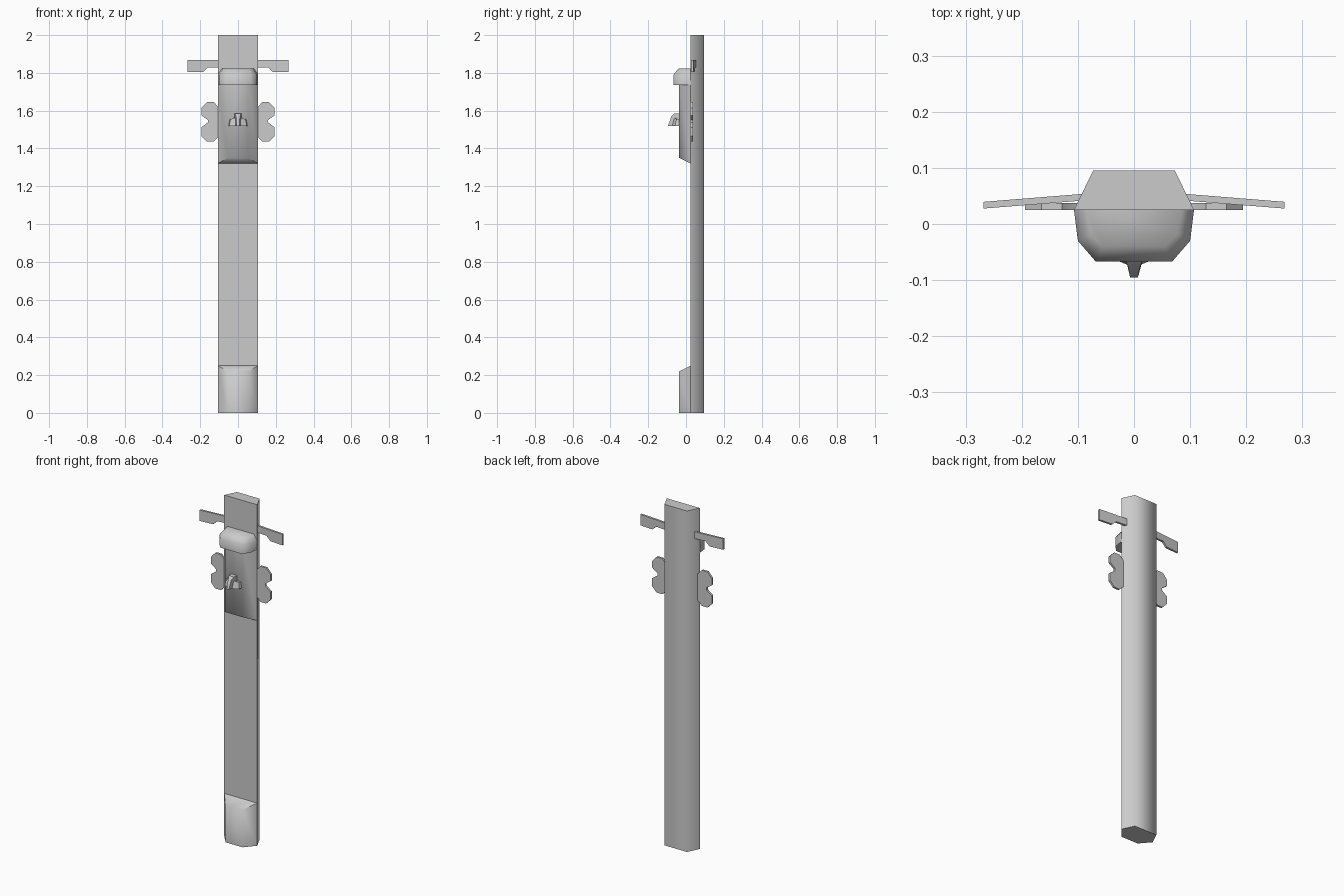
import bpy, bmesh, math

if "Cube" in bpy.data.objects:
    bpy.data.objects.remove(bpy.data.objects["Cube"])


def finish(name, bm, mirror=False, angle=70):
    bmesh.ops.recalc_face_normals(bm, faces=bm.faces)
    me = bpy.data.meshes.new(name)
    bm.to_mesh(me)
    bm.free()
    ob = bpy.data.objects.new(name, me)
    bpy.context.collection.objects.link(ob)
    if mirror:
        ob.modifiers.new("Mirror", 'MIRROR').use_axis[0] = True
    bpy.ops.object.select_all(action='DESELECT')
    bpy.context.view_layer.objects.active = ob
    ob.select_set(True)
    bpy.ops.object.shade_smooth_by_angle(angle=math.radians(angle))
    return ob


def loft(name, rings, mirror=False, angle=70):
    """Skin closed rings of (x, y, z) points and cap both ends."""
    bm = bmesh.new()
    vs = [[bm.verts.new(p) for p in r] for r in rings]
    n = len(vs[0])
    for a, b in zip(vs, vs[1:]):
        for i in range(n):
            j = (i + 1) % n
            bm.faces.new((a[i], a[j], b[j], b[i]))
    bm.faces.new(vs[0])
    bm.faces.new(vs[-1])
    return finish(name, bm, mirror, angle)


def sym(half):
    """Complete a half outline (x > 0) to both sides."""
    return half + [(-x, y, z) for x, y, z in reversed(half)]


SIDE, JOIN, FRONT, FX = 0.107, 0.025, -0.036, 0.055

# full-height rear post
loft("post", [sym([(0.073, 0.095, z), (SIDE, JOIN, z)]) for z in (0, 2)])


# front blocks with slanted ends: (z at post, z at front) for each end
def block(name, low, high):
    loft(name, [sym([(SIDE, JOIN, e[0]), (FX, FRONT, e[1])]) for e in (low, high)])


block("lower_block", (0, 0), (0.25, 0.22))
block("upper_block", (1.32, 1.35), (1.77, 1.77))

# chamfered hood over the upper block
hood = [(SIDE, JOIN), (0.1, -0.03), (0.068, -0.067)]
hood_top = [(0.085, JOIN), (0.078, -0.018), (0.055, -0.04)]
loft("hood", [sym([(x, y, z) for x, y in o]) for o, z in
              ((hood, 1.737), (hood, 1.79), (hood_top, 1.822))])


# flat side plates: outline in x/z, swept slightly along y
def plate(name, outline, y0, slope, thick):
    loft(name, [[(x, y0 + slope * x + t, z) for x, z in outline] for t in (0, thick)],
         mirror=True, angle=30)


plate("cross_arm", [(0.07, 1.868), (0.268, 1.868), (0.268, 1.804), (0.186, 1.804),
                    (0.16, 1.828), (0.07, 1.828)], 0.049, -0.08, 0.012)
plate("side_ear", [(0.09, 1.614), (0.105, 1.62), (0.128, 1.645), (0.165, 1.645), (0.194, 1.614),
                   (0.194, 1.575), (0.16, 1.551), (0.16, 1.537), (0.194, 1.512),
                   (0.194, 1.466), (0.165, 1.436), (0.128, 1.436), (0.105, 1.46),
                   (0.09, 1.466)], 0.025, 0, 0.012)

# small knob: central nose and two side lobes
nose = [(0.02, -0.03, 1.585), (0.016, -0.062, 1.585), (0.01, -0.078, 1.57),
        (0.007, -0.095, 1.52), (0.022, -0.03, 1.52)]
# wider where the nose meets the lobes
loft("knob_nose", [[(s * x, y, z) for x, y, z in nose] for s in (-1, 1)], angle=30)
loft("knob_lobe", [
    [(0.0, -0.03, 1.52), (0.051, -0.03, 1.52), (0.046, -0.058, 1.52), (0.0, -0.078, 1.52)],
    [(0.0, -0.03, 1.555), (0.044, -0.03, 1.555), (0.04, -0.05, 1.555), (0.0, -0.068, 1.565)],
], mirror=True, angle=30)
